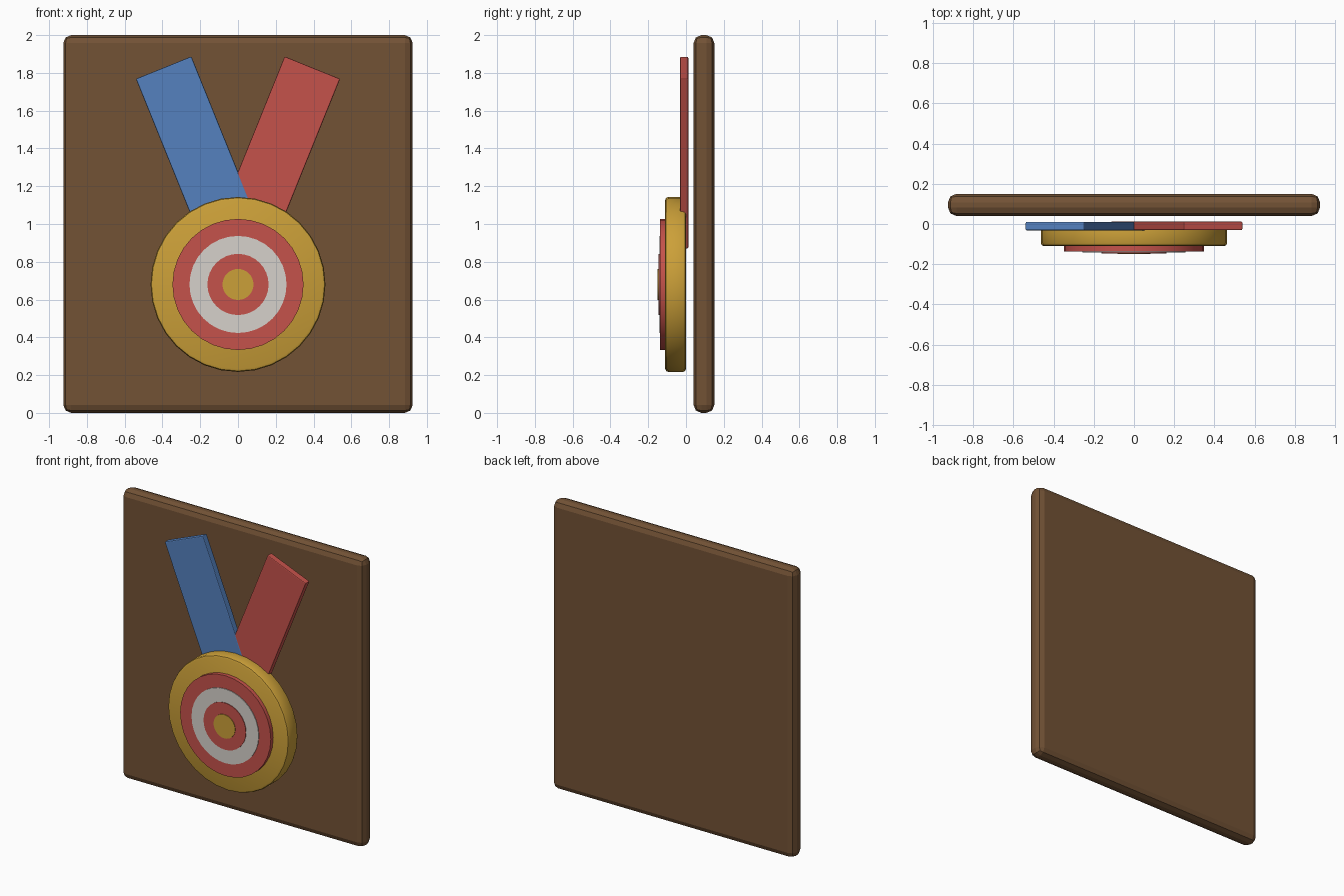
import bpy
from math import radians

if "Cube" in bpy.data.objects:
    bpy.data.objects.remove(bpy.data.objects["Cube"])


def material(name, color):
    m = bpy.data.materials.new(name)
    m.diffuse_color = (*color, 1)
    m.use_nodes = True
    m.node_tree.nodes["Principled BSDF"].inputs["Base Color"].default_value = m.diffuse_color
    return m


WOOD = material("wood", (0.17, 0.085, 0.036))
GOLD = material("gold", (0.60, 0.35, 0.04))
RED = material("red", (0.56, 0.085, 0.07))
BLUE = material("blue", (0.09, 0.22, 0.52))
WHITE = material("white", (0.67, 0.64, 0.60))


def finish(name, mat, bevel=0, segments=2):
    obj = bpy.context.object
    obj.name = name
    obj.data.materials.append(mat)
    bpy.ops.object.transform_apply(location=False, rotation=False, scale=True)
    if bevel:
        mod = obj.modifiers.new("bevel", 'BEVEL')
        mod.width = bevel
        mod.segments = segments
        mod.limit_method = 'ANGLE'
        mod.angle_limit = radians(40)
        bpy.ops.object.modifier_apply(modifier=mod.name)
    return obj


def box(name, loc, size, mat, bevel, tilt=0, segments=2):
    bpy.ops.mesh.primitive_cube_add(size=1, location=loc, rotation=(0, tilt, 0))
    bpy.context.object.scale = size
    return finish(name, mat, bevel, segments)


def disc(name, radius, front, back, mat, bevel=0):
    # Cylinder along y, centred on the medal axis
    bpy.ops.mesh.primitive_cylinder_add(
        vertices=32, radius=radius, depth=back - front,
        location=(0, (front + back) / 2, 0.68), rotation=(radians(90), 0, 0))
    finish(name, mat, bevel)
    bpy.ops.object.shade_smooth_by_angle(angle=radians(30))


# Wooden backing board
box("backing_board", (0, 0.095, 1.0), (1.85, 0.11, 2.0), WOOD, 0.042)

# Two ribbon strips in a V, blue just in front where they cross
for name, side, mat, y in (("ribbon_blue", -1, BLUE, -0.0105),
                           ("ribbon_red", 1, RED, -0.0095)):
    box(name, (side * 0.212, y, 1.378), (0.317, 0.043, 0.97), mat, 0.006,
        tilt=side * radians(22))

# Medal body
disc("medal_body", 0.463, -0.11, 0.0, GOLD, 0.016)

# Stepped target rings on the medal face
rings = (("outer_ring", 0.347, RED), ("white_ring", 0.257, WHITE),
         ("inner_ring", 0.162, RED), ("bullseye", 0.082, GOLD))
for i, (name, radius, mat) in enumerate(rings):
    disc(name, radius, -0.137 - 0.0043 * i, -0.10, mat)
